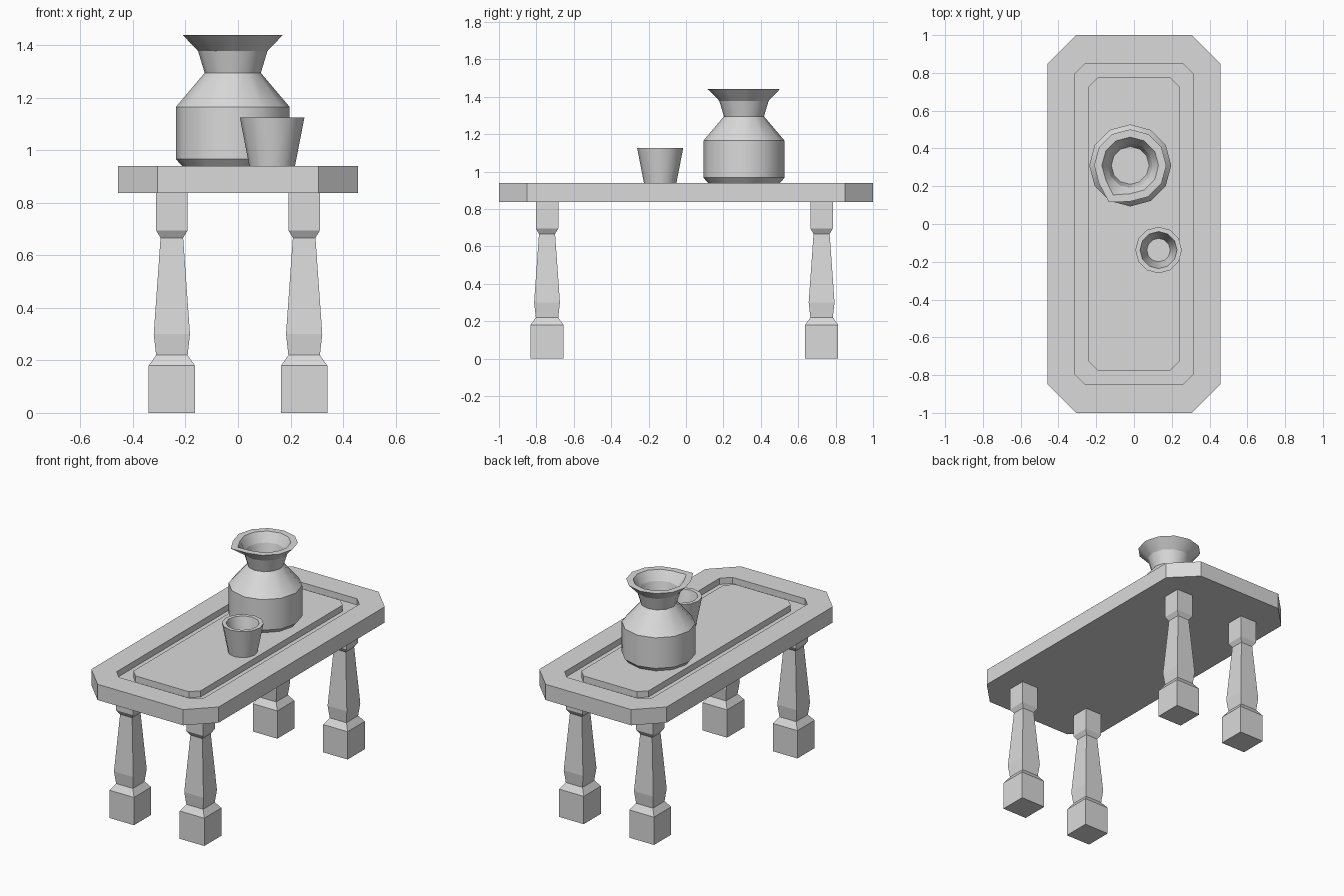
import bpy
import bmesh
from math import cos, sin, tau

if "Cube" in bpy.data.objects:
    bpy.data.objects.remove(bpy.data.objects["Cube"])

grey = bpy.data.materials.new("plain grey")
grey.use_nodes = True
grey.diffuse_color = (0.7, 0.7, 0.7, 1)
grey.node_tree.nodes["Principled BSDF"].inputs["Base Color"].default_value = (0.7, 0.7, 0.7, 1)


def loft(name, loops, location=(0, 0, 0), smooth=False):
    """Skin a stack of equal-length loops and cap both ends."""
    bm = bmesh.new()
    rings = [[bm.verts.new(p) for p in loop] for loop in loops]
    n = len(rings[0])
    for low, high in zip(rings, rings[1:]):
        for i in range(n):
            j = (i + 1) % n
            face = bm.faces.new((low[i], low[j], high[j], high[i]))
            face.smooth = smooth
    bm.faces.new(rings[0][::-1])
    bm.faces.new(rings[-1])
    # Keep the horizontal edges crisp
    for ring in rings:
        for i in range(n):
            bm.edges.get((ring[i], ring[(i + 1) % n])).smooth = False
    bmesh.ops.recalc_face_normals(bm, faces=bm.faces)
    mesh = bpy.data.meshes.new(name)
    bm.to_mesh(mesh)
    bm.free()
    mesh.materials.append(grey)
    obj = bpy.data.objects.new(name, mesh)
    obj.location = location
    bpy.context.collection.objects.link(obj)
    return obj


def chamfered(hx, hy, c, z):
    """Rectangle with cut corners."""
    return [(hx, c - hy, z), (hx, hy - c, z), (hx - c, hy, z), (c - hx, hy, z),
            (-hx, hy - c, z), (-hx, c - hy, z), (c - hx, -hy, z), (hx - c, -hy, z)]


def square(h, z):
    return [(h, -h, z), (h, h, z), (-h, h, z), (-h, -h, z)]


def circle(r, z, spout=None, sides=12):
    """Polygon ring; one vertex can be pulled out into a pouring spout."""
    radii = [r] * sides
    if spout:
        radii[8] = spout
    return [(q * cos(tau * i / sides), q * sin(tau * i / sides), z)
            for i, q in enumerate(radii)]


# Table top with a groove around a flush centre panel
TOP, GROOVE, UNDER = 0.94, 0.9, 0.838
loft("table_top", [
    chamfered(0.457, 1.0, 0.15, UNDER),
    chamfered(0.457, 1.0, 0.15, TOP),
    chamfered(0.315, 0.848, 0.055, TOP),
    chamfered(0.315, 0.848, 0.055, GROOVE),
    chamfered(0.241, 0.777, 0.05, GROOVE),
    chamfered(0.241, 0.777, 0.05, TOP),
])

# Four square turned legs
leg_profile = [(0.088, 0), (0.088, 0.18), (0.06, 0.22), (0.069, 0.3),
               (0.043, 0.667), (0.06, 0.695), (0.06, UNDER)]
for end, y in (("front", -0.743), ("back", 0.725)):
    for side, x in (("left", 0.252), ("right", -0.252)):
        loft(f"{end}_{side}_leg", [square(h, z) for h, z in leg_profile], (x, y, 0))

# Jug: body, neck, flared lip with spout, then the hollow inside
loft("jug", [
    circle(0.193, 0),
    circle(0.217, 0.027),
    circle(0.217, 0.225),
    circle(0.107, 0.355),
    circle(0.132, 0.438),
    circle(0.191, 0.5, spout=0.225),
    circle(0.15, 0.5, spout=0.18),
    circle(0.118, 0.44),
    circle(0.1, 0.36),
], (-0.02, 0.31, TOP), smooth=True)

# Cup
loft("cup", [
    circle(0.087, 0),
    circle(0.123, 0.185),
    circle(0.098, 0.185),
    circle(0.062, 0.03),
], (0.13, -0.138, TOP), smooth=True)
